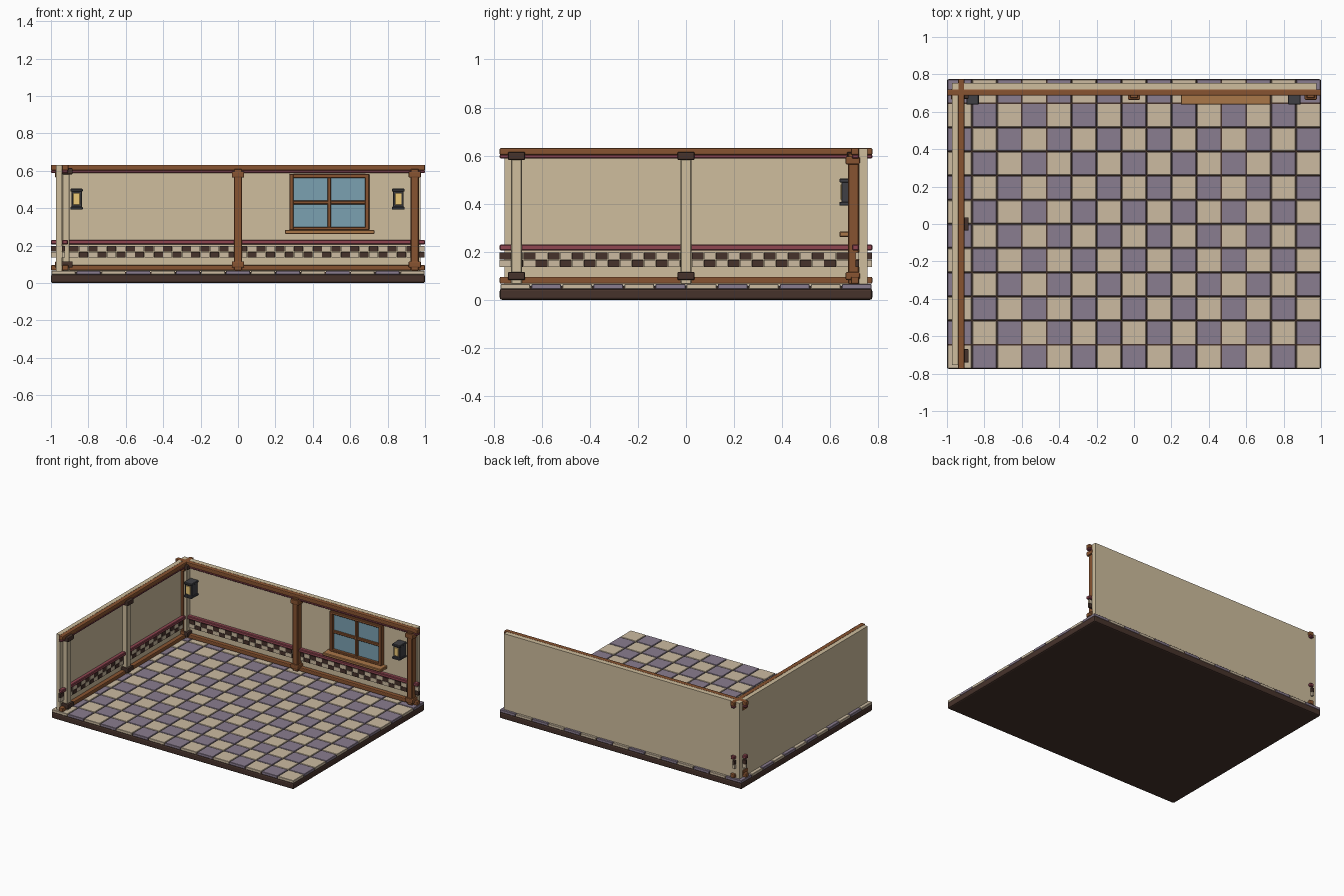
import bpy, bmesh

if "Cube" in bpy.data.objects:
    bpy.data.objects.remove(bpy.data.objects["Cube"])

def mat(name, r, g, b):
    m = bpy.data.materials.new(name)
    m.diffuse_color = [(c / 255) ** 2.2 for c in (r, g, b)] + [1]
    m.use_nodes = True
    m.node_tree.nodes["Principled BSDF"].inputs["Base Color"].default_value = m.diffuse_color
    return m

BEIGE = mat("plaster", 205, 188, 156)
CREAM = mat("cream", 203, 186, 160)
PURPLE = mat("purple", 137, 124, 142)
WOOD = mat("wood", 134, 84, 52)
SILL = mat("light_wood", 168, 118, 74)
DARK = mat("dark_wood", 72, 54, 47)
RED = mat("red", 142, 72, 82)
GLASS = mat("glass", 122, 160, 176)
IRON = mat("iron", 66, 66, 70)
LAMP = mat("lamp", 236, 200, 120)

def boxes(name, items, m, bevel=0.0, seg=1):
    """One object made of boxes (x0, x1, y0, y1, z0, z1)."""
    bm = bmesh.new()
    for x0, x1, y0, y1, z0, z1 in items:
        for v in bmesh.ops.create_cube(bm, size=1)["verts"]:
            v.co = (x1 if v.co.x > 0 else x0, y1 if v.co.y > 0 else y0, z1 if v.co.z > 0 else z0)
    me = bpy.data.meshes.new(name)
    bm.to_mesh(me)
    bm.free()
    me.materials.append(m)
    ob = bpy.data.objects.new(name, me)
    bpy.context.collection.objects.link(ob)
    if bevel:
        b = ob.modifiers.new("bevel", "BEVEL")
        b.width, b.segments = bevel, seg
    return ob

# place a box by wall coordinates: u along the wall, d out of its inner face
def back(u0, u1, d0, d1, z0, z1):
    return (u0, u1, 0.72 - d1, 0.72 - d0, z0, z1)

def left(u0, u1, d0, d1, z0, z1):
    return (-0.94 + d0, -0.94 + d1, u0, u1, z0, z1)

# floor slab and checkered tiles
boxes("floor_slab", [(-1, 1, -0.775, 0.775, 0, 0.047)], DARK, 0.01, 2)
boxes("grout", [(-0.995, 0.995, -0.77, 0.77, 0.04, 0.058)], DARK)
NX, NY, G = 15, 12, 0.003
tw, th = 2 / NX, 1.55 / NY
for k, (name, m) in enumerate((("cream_tiles", CREAM), ("purple_tiles", PURPLE))):
    boxes(name, [(-1 + i * tw + G, -1 + (i + 1) * tw - G,
                  -0.775 + j * th + G, -0.775 + (j + 1) * th - G, 0.045, 0.065)
                 for i in range(NX) for j in range(NY) if (i + j) % 2 == k], m, 0.002)

# walls
boxes("back_wall", [(-0.97, 0.975, 0.72, 0.755, 0.06, 0.63)], BEIGE)
boxes("left_wall", [(-0.972, -0.94, -0.755, 0.755, 0.06, 0.63)], BEIGE)

# trims running along both walls
for wname, place, half, n in (("back", back, 1.0, 40), ("left", left, 0.775, 31)):
    boxes(wname + "_rails", [place(-half, half, 0, 0.034, 0.602, 0.632),
                             place(-half, half, 0, 0.034, 0.067, 0.096)], WOOD, 0.006, 2)
    boxes(wname + "_red_strips", [place(-half, half, 0, 0.03, 0.588, 0.604),
                                  place(-half, half, 0, 0.03, 0.206, 0.230)], RED, 0.004)
    w = 2 * half / n
    for k, (name, m) in enumerate((("_dark_checks", DARK), ("_light_checks", CREAM))):
        boxes(wname + name, [place(-half + i * w, -half + (i + 1) * w - 0.002, 0, 0.014,
                                   0.168 - r * 0.031, 0.197 - r * 0.031)
                             for i in range(n) for r in range(2) if (i + r) % 2 == k], m)

# posts with collars
for wname, place, centers, hw, d, cw, cd, pm, cm in (
        ("back", back, (-0.945, 0, 0.945), 0.022, 0.047, 0.033, 0.056, WOOD, WOOD),
        ("left", left, (-0.705, 0, 0.705), 0.023, 0.04, 0.036, 0.056, BEIGE, DARK)):
    boxes(wname + "_posts", [place(c - hw, c + hw, 0, d, 0.065, 0.61) for c in centers], pm, 0.004)
    dz = 0.018 if place is left else 0.0
    boxes(wname + "_collars", [place(c - cw, c + cw, -0.004, cd, z, z + 0.034)
                               for c in centers for z in (0.082, 0.563 + dz)], cm, 0.006, 2)

# window
boxes("window_glass", [back(0.28, 0.695, 0, 0.012, 0.29, 0.575)], GLASS)
boxes("window_frame", [back(0.275, 0.298, 0, 0.034, 0.283, 0.583),
                       back(0.679, 0.702, 0, 0.034, 0.283, 0.583),
                       back(0.275, 0.702, 0, 0.033, 0.562, 0.583),
                       back(0.275, 0.702, 0, 0.033, 0.283, 0.300),
                       back(0.478, 0.498, 0, 0.028, 0.29, 0.575),
                       back(0.285, 0.69, 0, 0.027, 0.421, 0.440)], WOOD, 0.003)
boxes("window_sill", [back(0.25, 0.73, 0, 0.082, 0.262, 0.284)], SILL, 0.004)

# wall lanterns
for side, x in (("left", -0.863), ("right", 0.857)):
    boxes(side + "_lantern", [back(x - 0.028, x + 0.028, 0, 0.045, 0.40, 0.498),
                              back(x - 0.033, x + 0.033, 0, 0.082, 0.488, 0.504),
                              back(x - 0.033, x + 0.033, 0, 0.082, 0.392, 0.408),
                              back(x - 0.028, x + 0.028, 0.03, 0.074, 0.40, 0.498)], IRON, 0.003)
    boxes(side + "_lantern_light", [back(x - 0.018, x + 0.018, 0.04, 0.078, 0.418, 0.480)], LAMP, 0.002)
